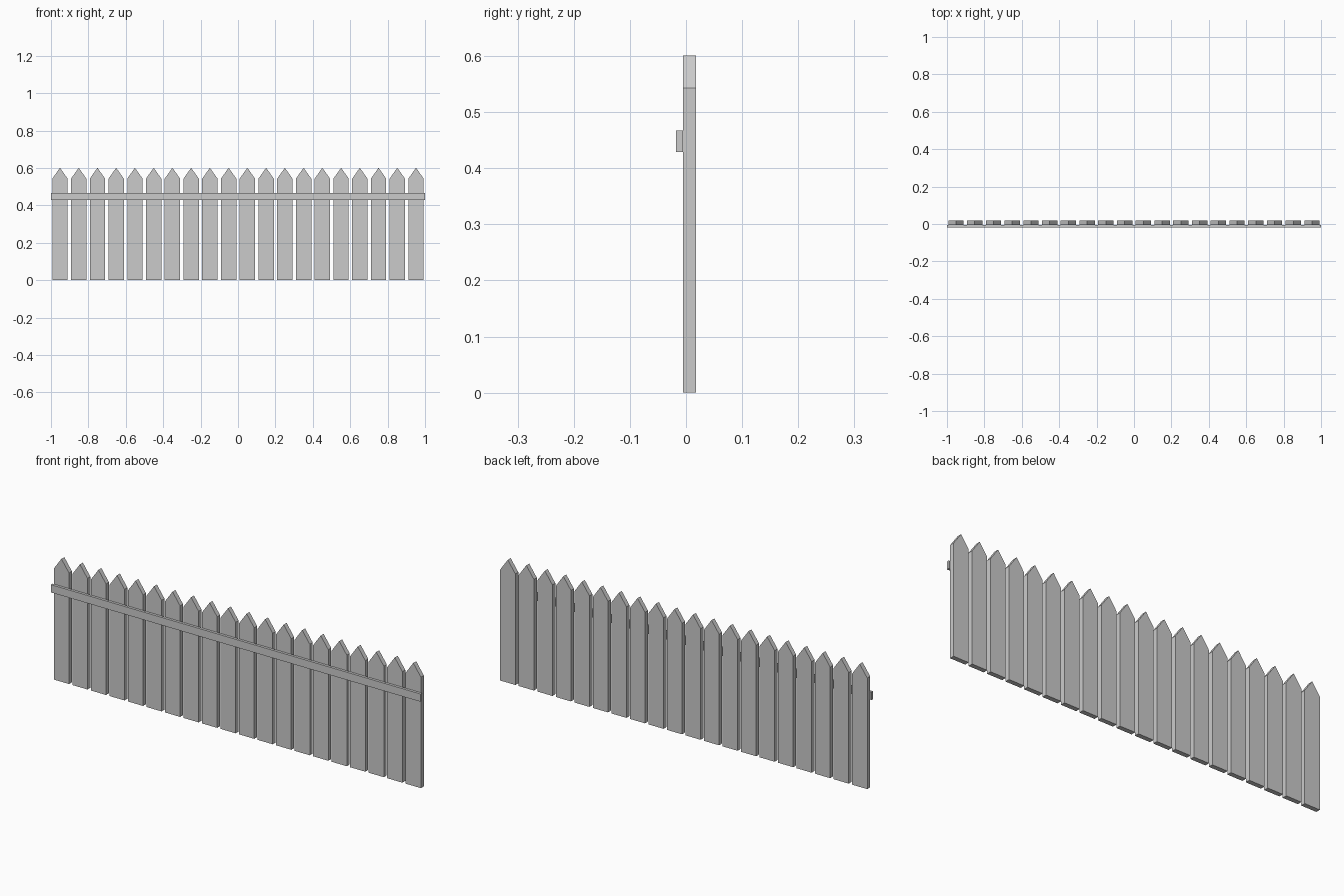
import bpy, bmesh

if "Cube" in bpy.data.objects:
    bpy.data.objects.remove(bpy.data.objects["Cube"])

COUNT = 20
PITCH = 0.1002
HALF_W = 0.041
Y_FRONT, Y_BACK = -0.005, 0.0175


def extruded(name, profile, y0, y1):
    """Closed solid from an xz outline (counter-clockwise from the front)."""
    bm = bmesh.new()
    face = bm.faces.new([bm.verts.new((x, y0, z)) for x, z in profile])
    ext = bmesh.ops.extrude_face_region(bm, geom=[face], use_keep_orig=True)
    verts = [g for g in ext["geom"] if isinstance(g, bmesh.types.BMVert)]
    bmesh.ops.translate(bm, verts=verts, vec=(0, y1 - y0, 0))
    bmesh.ops.recalc_face_normals(bm, faces=bm.faces)
    mesh = bpy.data.meshes.new(name)
    bm.to_mesh(mesh)
    bm.free()
    obj = bpy.data.objects.new(name, mesh)
    bpy.context.collection.objects.link(obj)
    return obj


# Row of pointed pickets sharing one mesh
outline = [(-HALF_W, 0), (HALF_W, 0), (HALF_W, 0.543), (0, 0.601), (-HALF_W, 0.543)]
first = extruded("picket_01", outline, Y_FRONT, Y_BACK)
for i in range(COUNT):
    picket = first if i == 0 else bpy.data.objects.new(f"picket_{i + 1:02d}", first.data)
    if i:
        bpy.context.collection.objects.link(picket)
    picket.location.x = (i - (COUNT - 1) / 2) * PITCH

# Horizontal rail across the front
extruded("front_rail", [(-1, 0.429), (1, 0.429), (1, 0.467), (-1, 0.467)], -0.0175, Y_FRONT)
